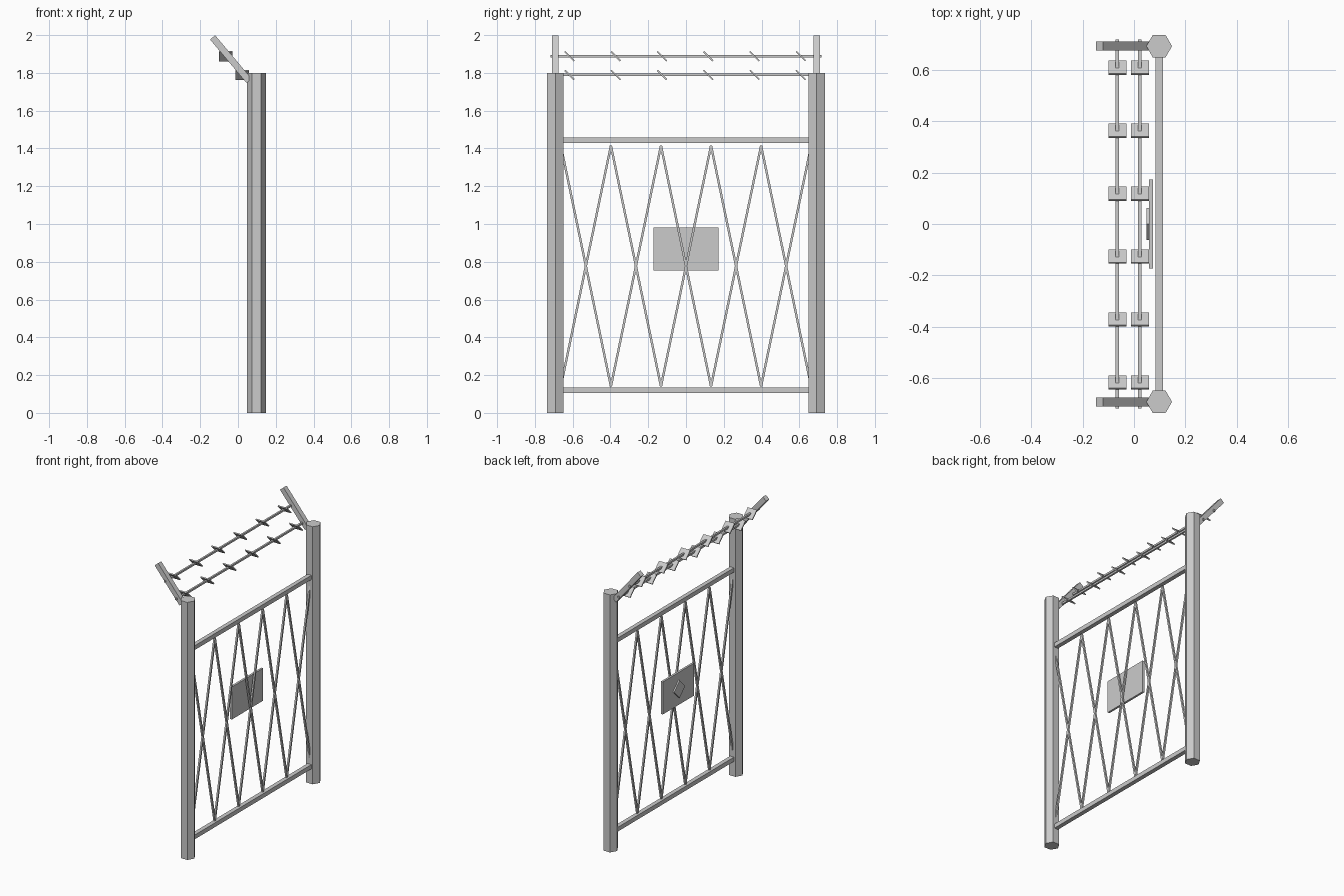
import bpy, math
from mathutils import Vector

if "Cube" in bpy.data.objects:
    bpy.data.objects.remove(bpy.data.objects["Cube"])

FX = 0.098      # x of the fence plane
PY = 0.692      # y of the posts


def box(name, loc, size, rot=(0, 0, 0)):
    bpy.ops.mesh.primitive_cube_add(size=1, location=loc, rotation=rot)
    ob = bpy.context.object
    ob.name = name
    ob.scale = size
    return ob


def bar(name, a, b, t):
    """Square bar from a to b, in a plane of constant x."""
    a, b = Vector(a), Vector(b)
    d = b - a
    return box(name, (a + b) / 2, (t, t, d.length), (-math.atan2(d.y, d.z), 0, 0))


for side, s in (("left", -1), ("right", 1)):
    # Hexagonal post
    bpy.ops.mesh.primitive_cylinder_add(vertices=6, radius=0.05, depth=1.8,
                                        location=(FX, s * PY, 0.9),
                                        rotation=(0, 0, math.pi / 2))
    bpy.context.object.name = side + "_post"
    # Leaning arm that carries the wires
    box(side + "_wire_arm", (-0.038, s * PY, 1.873), (0.035, 0.035, 0.3),
        (0, -math.radians(40), 0))

# Top and bottom rails
for name, z in (("top_rail", 1.443), ("bottom_rail", 0.12)):
    box(name, (FX, 0, z), (0.03, 1.32, 0.03))

# Crossed lattice bars
step = 0.265
for i in range(5):
    y0 = -2.5 * step + i * step
    bar("lattice_bar_down", (FX, y0, 1.415), (FX, y0 + step, 0.14), 0.012)
    bar("lattice_bar_up", (FX, y0, 0.14), (FX, y0 + step, 1.415), 0.012)

# Sign plate with raised diamond
box("sign_plate", (0.066, 0, 0.867), (0.015, 0.345, 0.227))
box("sign_diamond", (0.055, 0, 0.867), (0.012, 0.087, 0.087), (math.pi / 4, 0, 0))

# Barbed wires with tilted square barbs
for name, x, z in (("upper", -0.065, 1.888), ("lower", 0.023, 1.789)):
    box(name + "_wire", (x, 0, z), (0.013, 1.434, 0.013))
    for i in range(6):
        box(name + "_barb", (x, -0.617 + 0.245 * i, z), (0.07, 0.07, 0.008),
            (-math.pi / 4, 0, 0))
